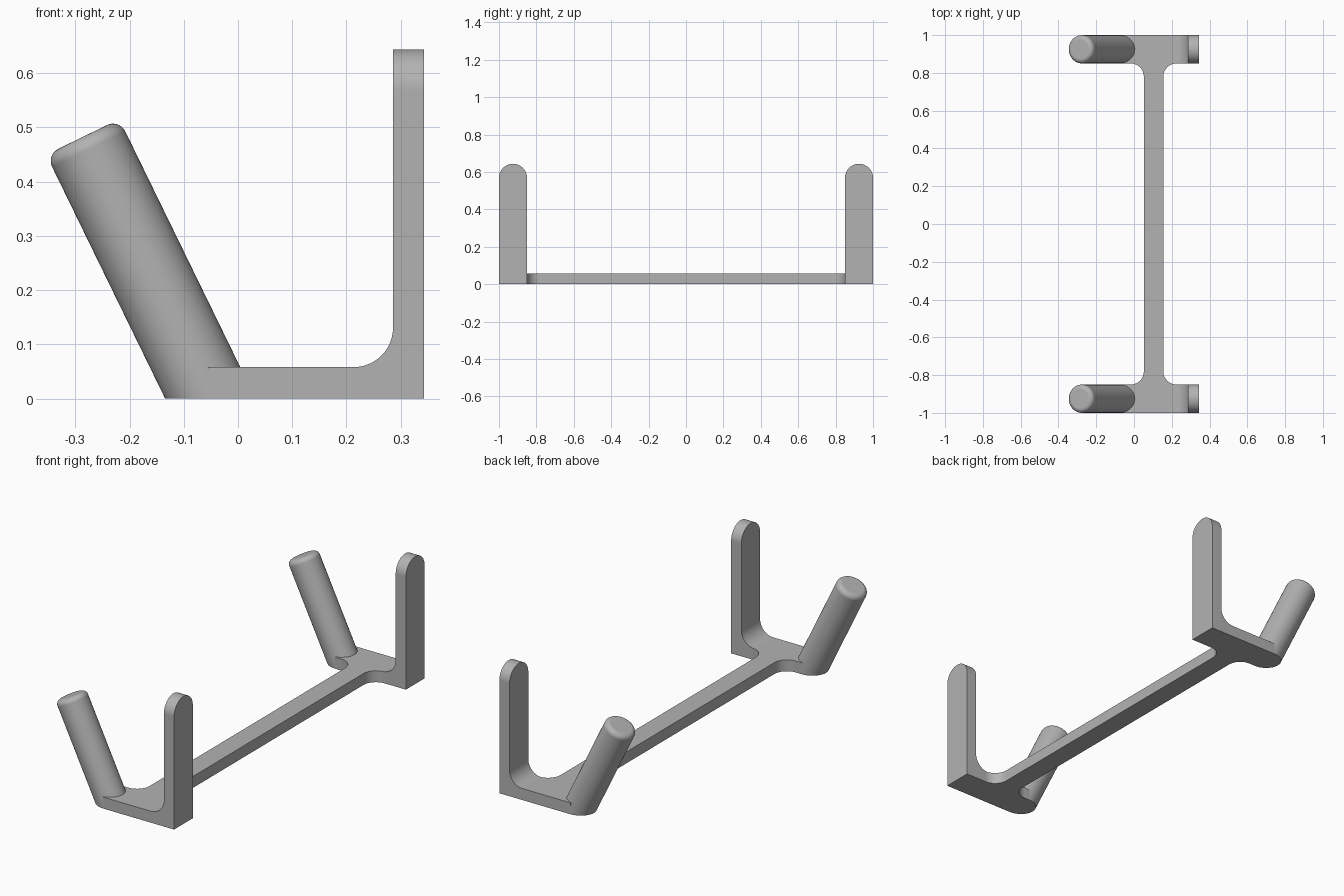
import bpy, bmesh
from math import sin, cos, pi, radians
from mathutils import Vector, Matrix

cube = bpy.data.objects.get("Cube")
if cube:
    bpy.data.objects.remove(cube)

# Main dimensions
HALF = 0.075            # half width of each end bracket
END_Y = 1 - HALF        # centre line of an end bracket
PLATE = 0.058           # plate thickness
BACK, BACK_IN, TOP = 0.343, 0.286, 0.644
FILLET = 0.07

grey = bpy.data.materials.new("plain grey")
grey.use_nodes = True
grey.diffuse_color = (0.45, 0.45, 0.45, 1)
grey.node_tree.nodes["Principled BSDF"].inputs["Base Color"].default_value = (0.45, 0.45, 0.45, 1)


def arc(cx, cy, r, start, end, steps=12):
    angles = [radians(start + (end - start) * i / steps) for i in range(steps + 1)]
    return [(cx + r * cos(a), cy + r * sin(a)) for a in angles]


def prism(points, depth):
    """Face through the 3D points, extruded along depth."""
    bm = bmesh.new()
    face = bm.faces.new([bm.verts.new(p) for p in points])
    new = bmesh.ops.extrude_face_region(bm, geom=[face], use_keep_orig=True)
    verts = [g for g in new["geom"] if isinstance(g, bmesh.types.BMVert)]
    bmesh.ops.translate(bm, verts=verts, vec=depth)
    return bm


def finish(bm, name, mirrored):
    bmesh.ops.remove_doubles(bm, verts=bm.verts[:], dist=1e-5)
    bmesh.ops.recalc_face_normals(bm, faces=bm.faces[:])
    mesh = bpy.data.meshes.new(name)
    bm.to_mesh(mesh)
    bm.free()
    mesh.materials.append(grey)
    mesh.shade_smooth()
    mesh.set_sharp_from_angle(angle=radians(30))
    obj = bpy.data.objects.new(name, mesh)
    bpy.context.collection.objects.link(obj)
    if mirrored:
        mod = obj.modifiers.new("Mirror", 'MIRROR')
        mod.use_axis = (False, True, False)
    weighted = obj.modifiers.new("Weighted Normal", 'WEIGHTED_NORMAL')
    weighted.keep_sharp = True


# End brackets: L profile with inner fillet and fully rounded top
r = 0.073
profile = [(-0.055, 0), (BACK, 0), (BACK, TOP), (BACK_IN, TOP)]
profile += arc(BACK_IN - r, PLATE + r, r, 0, -90) + [(-0.055, PLATE)]
bm = prism([(x, END_Y - HALF, z) for x, z in profile], Vector((0, 2 * HALF, 0)))
top_edges = [e for e in bm.edges
             if all(v.co.z > TOP - 0.001 for v in e.verts)
             and abs(e.verts[0].co.y - e.verts[1].co.y) < 0.001]
bmesh.ops.bevel(bm, geom=top_edges, offset=HALF - 0.0001, segments=12,
                profile=0.5, affect='EDGES')
finish(bm, "end_brackets", True)

# Connecting bar, flaring into the brackets with fillets
x0, x1, y1 = 0.052, 0.155, END_Y - HALF
corner = arc(x1 + FILLET, y1 - FILLET, FILLET, 180, 90)
right = [(x, -y) for x, y in reversed(corner)] + corner
left = [(x0 + x1 - x, y) for x, y in reversed(right)]
bm = prism([(x, y, 0) for x, y in right + left], Vector((0, 0, PLATE)))
finish(bm, "connecting_bar", False)

# Leaning round pegs with softened tips, trimmed flat at the base
length, soft = 0.537, 0.025
outline = [(HALF, -0.1)] + arc(HALF - soft, length - soft, soft, 0, 90, 8)
bm = bmesh.new()
verts = [bm.verts.new((px, 0, pz)) for px, pz in outline]
edges = [bm.edges.new(pair) for pair in zip(verts, verts[1:])]
bmesh.ops.spin(bm, geom=verts + edges, cent=(0, 0, 0), axis=(0, 0, 1),
               angle=2 * pi, steps=64)
bmesh.ops.remove_doubles(bm, verts=bm.verts[:], dist=1e-5)
lean = Matrix.Translation((-0.051, END_Y, 0)) @ Matrix.Rotation(radians(-26), 4, 'Y')
bmesh.ops.transform(bm, matrix=lean, verts=bm.verts[:])
bmesh.ops.bisect_plane(bm, geom=bm.verts[:] + bm.edges[:] + bm.faces[:],
                       plane_co=(0, 0, 0), plane_no=(0, 0, 1), clear_inner=True)
bmesh.ops.holes_fill(bm, edges=[e for e in bm.edges if e.is_boundary], sides=0)
finish(bm, "leaning_pegs", True)
